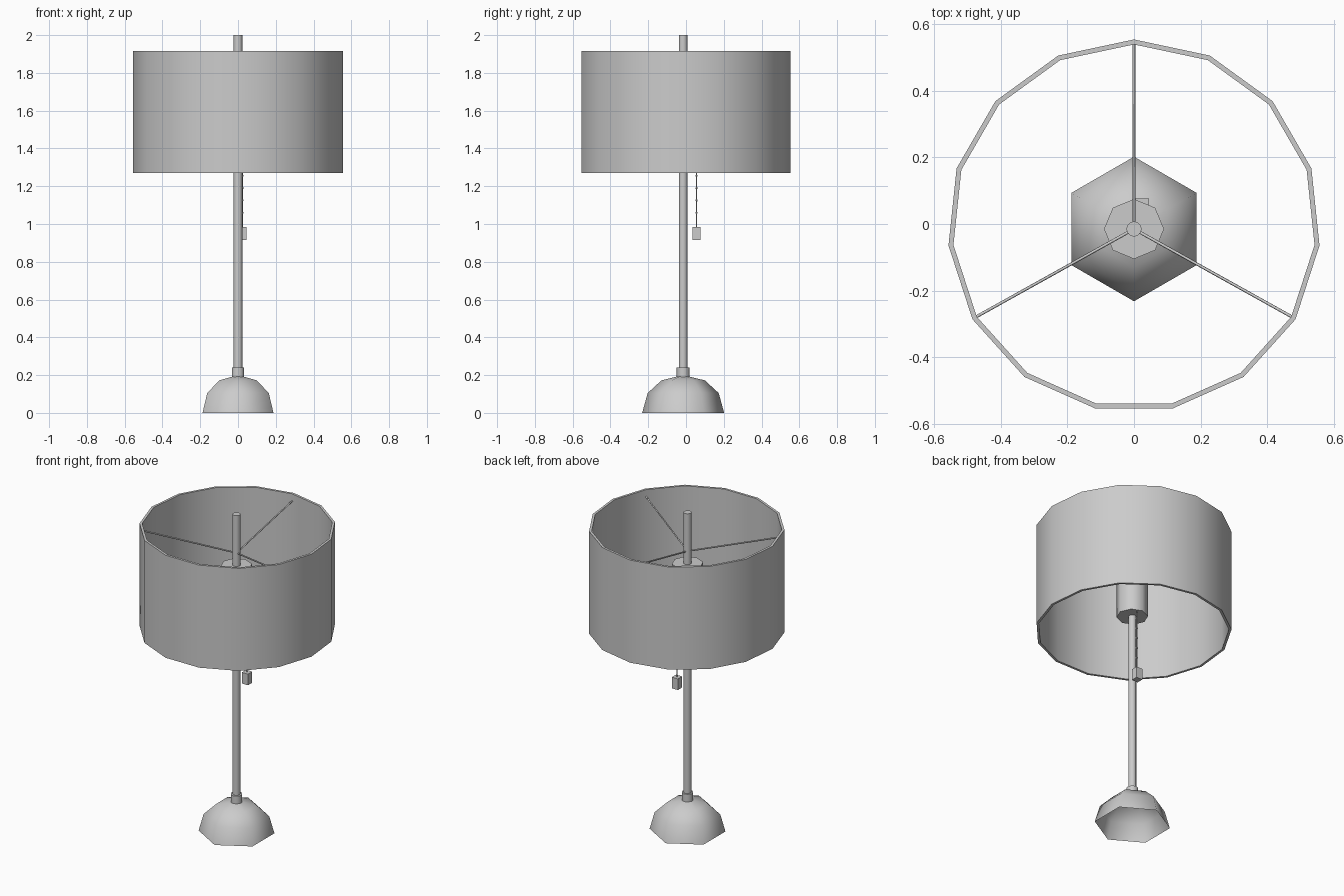
import bpy, bmesh, math

if "Cube" in bpy.data.objects:
    bpy.data.objects.remove(bpy.data.objects["Cube"])

CY = -0.015          # y of the pole axis
HALF = math.pi / 2


def lathe(name, profile, sides, y=CY, closed=False, cap=False, angle=40):
    """Revolve (radius, z) points; one vertex column always faces +y."""
    bm = bmesh.new()
    rings = [[bm.verts.new((r * math.cos(HALF + 2 * math.pi * i / sides),
                            y + r * math.sin(HALF + 2 * math.pi * i / sides), z))
              for i in range(sides)] for r, z in profile]
    pairs = list(zip(rings, rings[1:]))
    if closed:
        pairs.append((rings[-1], rings[0]))
    for a, b in pairs:
        for i in range(sides):
            j = (i + 1) % sides
            bm.faces.new((a[i], a[j], b[j], b[i]))
    if cap:
        bm.faces.new(rings[0][::-1])
        bm.faces.new(rings[-1])
    mesh = bpy.data.meshes.new(name)
    bm.to_mesh(mesh)
    bm.free()
    ob = bpy.data.objects.new(name, mesh)
    bpy.context.collection.objects.link(ob)
    bpy.ops.object.select_all(action='DESELECT')
    ob.select_set(True)
    bpy.context.view_layer.objects.active = ob
    bpy.ops.object.shade_smooth_by_angle(angle=math.radians(angle))
    return ob


def rod(name, points, radius):
    """Thin round rod along a poly line."""
    cu = bpy.data.curves.new(name, 'CURVE')
    cu.dimensions = '3D'
    cu.bevel_depth = radius
    cu.bevel_resolution = 1
    cu.use_fill_caps = True
    sp = cu.splines.new('POLY')
    sp.points.add(len(points) - 1)
    for p, co in zip(sp.points, points):
        p.co = (*co, 1)
    ob = bpy.data.objects.new(name, cu)
    bpy.context.collection.objects.link(ob)
    return ob


# Hollow six-sided domed base, open underneath
lathe("base", [(0.217, 0), (0.188, 0.105), (0.115, 0.172), (0.03, 0.193)], 6, angle=75)

# Collar, pole and lamp socket
lathe("collar", [(0.034, 0.18), (0.034, 0.24)], 10, cap=True)
lathe("pole", [(0.023, 0.18), (0.023, 2.0)], 12, cap=True)
lathe("socket", [(0.09, 1.37), (0.09, 1.68)], 8, cap=True, angle=50)

# Fifteen-sided drum shade with wall thickness
lathe("shade", [(0.56, 1.27), (0.56, 1.915), (0.545, 1.915), (0.545, 1.27)],
      15, y=-0.006, closed=True, angle=30)

# Three spokes rising from the pole to the shade
for k in range(3):
    a = HALF + k * 2 * math.pi / 3
    rod(f"spoke_{k + 1}", [(0, CY, 1.755),
                           (0.553 * math.cos(a), CY + 0.01 + 0.553 * math.sin(a), 1.872)], 0.0045)

# Pull chain with beads and a block handle
CX, CHY = 0.024, 0.056
rod("pull_chain", [(CX, CHY, 1.38), (CX, CHY, 0.98)], 0.0035)
for k in range(5):
    bpy.ops.mesh.primitive_ico_sphere_add(subdivisions=1, radius=0.007,
                                          location=(CX, CHY, 1.06 + 0.065 * k))
    bpy.context.object.name = f"chain_bead_{k + 1}"
bpy.ops.mesh.primitive_cube_add(size=1, location=(CX, CHY, 0.95))
bpy.context.object.name = "pull_handle"
bpy.context.object.scale = (0.042, 0.042, 0.07)
